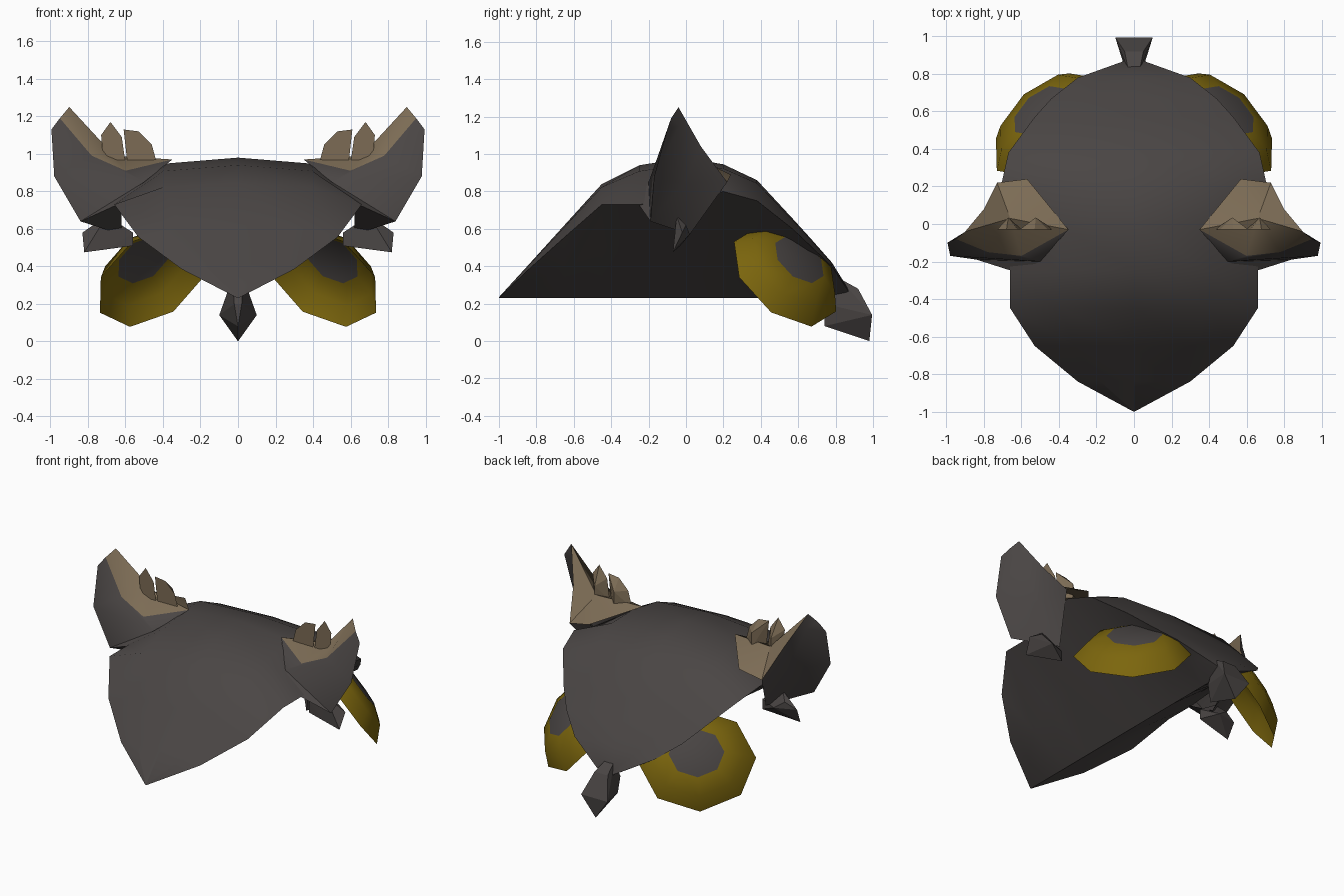
import bpy
import bmesh
import math
from mathutils import Vector

default_cube = bpy.data.objects.get("Cube")
if default_cube:
    bpy.data.objects.remove(default_cube, do_unlink=True)


def make_material(name, red, green, blue):
    material = bpy.data.materials.new(name)
    material.use_nodes = True
    colour = (red, green, blue, 1)
    material.diffuse_color = colour
    shader = material.node_tree.nodes["Principled BSDF"]
    shader.inputs["Base Color"].default_value = colour
    shader.inputs["Roughness"].default_value = 0.9
    return material


grey = make_material("charcoal grey", .068, .06, .058)
tan = make_material("dull tan", .2, .148, .09)
yellow = make_material("dark yellow", .2, .132, .004)


def finish(name, bm, materials, smooth_angle=None, mirrored=False, recalculate=True):
    """Turn a bmesh into a named object, optionally smoothed and mirrored across x."""
    if recalculate:
        bmesh.ops.recalc_face_normals(bm, faces=bm.faces[:])
    mesh = bpy.data.meshes.new(name)
    bm.to_mesh(mesh)
    bm.free()
    for material in materials:
        mesh.materials.append(material)
    if smooth_angle:
        mesh.shade_smooth()
        mesh.set_sharp_from_angle(angle=math.radians(smooth_angle))
    obj = bpy.data.objects.new(name, mesh)
    bpy.context.scene.collection.objects.link(obj)
    if mirrored:
        mirror = obj.modifiers.new("Mirror", "MIRROR")
        mirror.use_mirror_merge = False
    return obj


def make_hull(name, points, material, mirrored=False):
    """Build a faceted solid around a few points."""
    bm = bmesh.new()
    for point in points:
        bm.verts.new(point)
    result = bmesh.ops.convex_hull(bm, input=bm.verts[:])
    loose = [v for v in result["geom_interior"] if isinstance(v, bmesh.types.BMVert)]
    bmesh.ops.delete(bm, geom=loose, context="VERTS")
    return finish(name, bm, [material], mirrored=mirrored)


# Head: keeled shell lofted along y; each station is y, crown z, rim x, rim z
KEEL = .23
stations = [
    (-1, .235, .004, .232), (-.84, .41, .3, .385), (-.65, .62, .53, .555),
    (-.45, .84, .66, .73), (-.25, .94, .66, .73), (0, .98, .67, .76),
    (.2, .945, .71, .8), (.38, .86, .67, .75), (.57, .655, .53, .6),
    (.67, .545, .44, .505), (.78, .42, .3, .4), (.87, .275, .05, .265),
]
head = bmesh.new()
loops = []
for y, crown, rim_x, rim_z in stations:
    half = [(rim_x / 2, (KEEL + rim_z) / 2), (rim_x, rim_z),
            (rim_x * .6, rim_z + (crown - rim_z) * .85)]
    outline = [(0, KEEL)] + half + [(0, crown)]
    outline += [(-x, z) for x, z in reversed(half)]
    loops.append([head.verts.new((x, y, z)) for x, z in outline])
for first, second in zip(loops, loops[1:]):
    for i in range(len(first)):
        j = (i + 1) % len(first)
        head.faces.new((first[i], first[j], second[j], second[i]))
head.faces.new(loops[0])
head.faces.new(loops[-1])
finish("head", head, [grey], smooth_angle=42)

# Ears: flared lobes with a tan inner patch and a folded underside
ear_points = {
    "brow": (.5, -.2, .85), "corner": (.62, -.26, .74),
    "lobe": (.84, -.19, .64), "side": (.98, -.17, .88),
    "shoulder": (.995, -.1, 1.13), "trim": (.95, -.08, 1.19),
    "peak": (.9, -.04, 1.25), "back": (.8, .08, 1.04),
    "heel": (.73, .22, .85), "patch": (.57, .24, .89),
    "inner": (.35, -.03, .97), "front": (.6, -.17, .91),
    "fold": (.78, -.15, .99), "ridge": (.66, .03, .99),
    "root": (.62, .02, .57), "hollow": (.77, -.01, .84),
    "crease": (.89, -.035, 1.15),
}
tan_faces = ["inner front ridge", "front fold ridge", "fold trim peak",
             "fold peak ridge", "ridge peak back", "ridge back heel",
             "ridge heel patch", "ridge patch inner"]
grey_faces = ["brow corner lobe", "brow lobe side", "brow side fold",
              "brow fold front", "side shoulder fold", "shoulder trim fold",
              "brow front inner", "corner root lobe", "lobe root hollow",
              "lobe hollow side", "side hollow crease", "side crease shoulder",
              "shoulder crease trim", "trim crease peak", "peak crease back",
              "crease hollow back", "back hollow heel", "heel hollow root"]
ear = bmesh.new()
corners = {name: ear.verts.new(point) for name, point in ear_points.items()}
for index, group in enumerate((grey_faces, tan_faces)):
    for names in group:
        face = ear.faces.new([corners[name] for name in names.split()])
        face.material_index = index
finish("ears", ear, [grey, tan], smooth_angle=40, mirrored=True)

# Ear feathers: flat-fronted shards that narrow towards the back
feathers = {
    "inner_feathers": [(.43, .94), (.46, 1.05), (.53, 1.12), (.61, 1.13), (.59, .95)],
    "outer_feathers": [(.6, .95), (.62, 1.09), (.68, 1.17), (.73, 1.1), (.72, .98)],
}
for name, outline in feathers.items():
    middle = sum(x for x, z in outline) / len(outline)
    points = [(x, -.03, z) for x, z in outline]
    points += [(middle, .035, 1.05), (middle, .035, .95)]
    make_hull(name, points, tan, mirrored=True)

# Cheek tufts below the ears
make_hull("cheek_tufts", [
    (.56, -.03, .51), (.56, -.03, .58), (.68, -.05, .5), (.82, -.07, .475),
    (.83, -.02, .58), (.75, 0, .62), (.68, .02, .57), (.7, -.05, .67),
], grey, mirrored=True)

# Beak: a flared wedge at the end of the keel
beak = [(0, .98, 0), (0, .74, .08)]
for side in (-1, 1):
    beak += [(side * .1, .995, .14), (side * .05, .92, .28),
             (side * .03, .82, .335), (side * .02, .74, .2)]
make_hull("beak", beak, grey)

# Eyes: open eight-sided oval domes, each with a grey pupil set high and inward
SIDES = 8
centre = Vector((.455, .53, .345))
normal = Vector((.55, .61, .57)).normalized()
across = Vector((.29, -.25, 0))
across = (across - normal * across.dot(normal)).normalized()
down = normal.cross(across) * .88
pupil_shift = Vector((-.02, 0, .02))
eye = bmesh.new()
rings = []
for radius, height, shift in ((.37, 0, 0), (.29, .085, .5), (.175, .125, 1)):
    middle = centre + normal * height + pupil_shift * shift
    ring = []
    for i in range(SIDES):
        angle = math.tau * i / SIDES
        spoke = across * math.cos(angle) + down * math.sin(angle)
        ring.append(eye.verts.new(middle + spoke * radius))
    rings.append(ring)
for outer, inner in zip(rings, rings[1:]):
    for i in range(SIDES):
        j = (i + 1) % SIDES
        eye.faces.new((outer[i], outer[j], inner[j], inner[i]))
pupil = eye.faces.new(rings[-1])
pupil.material_index = 1
finish("eyes", eye, [yellow, grey], smooth_angle=40, mirrored=True, recalculate=False)
